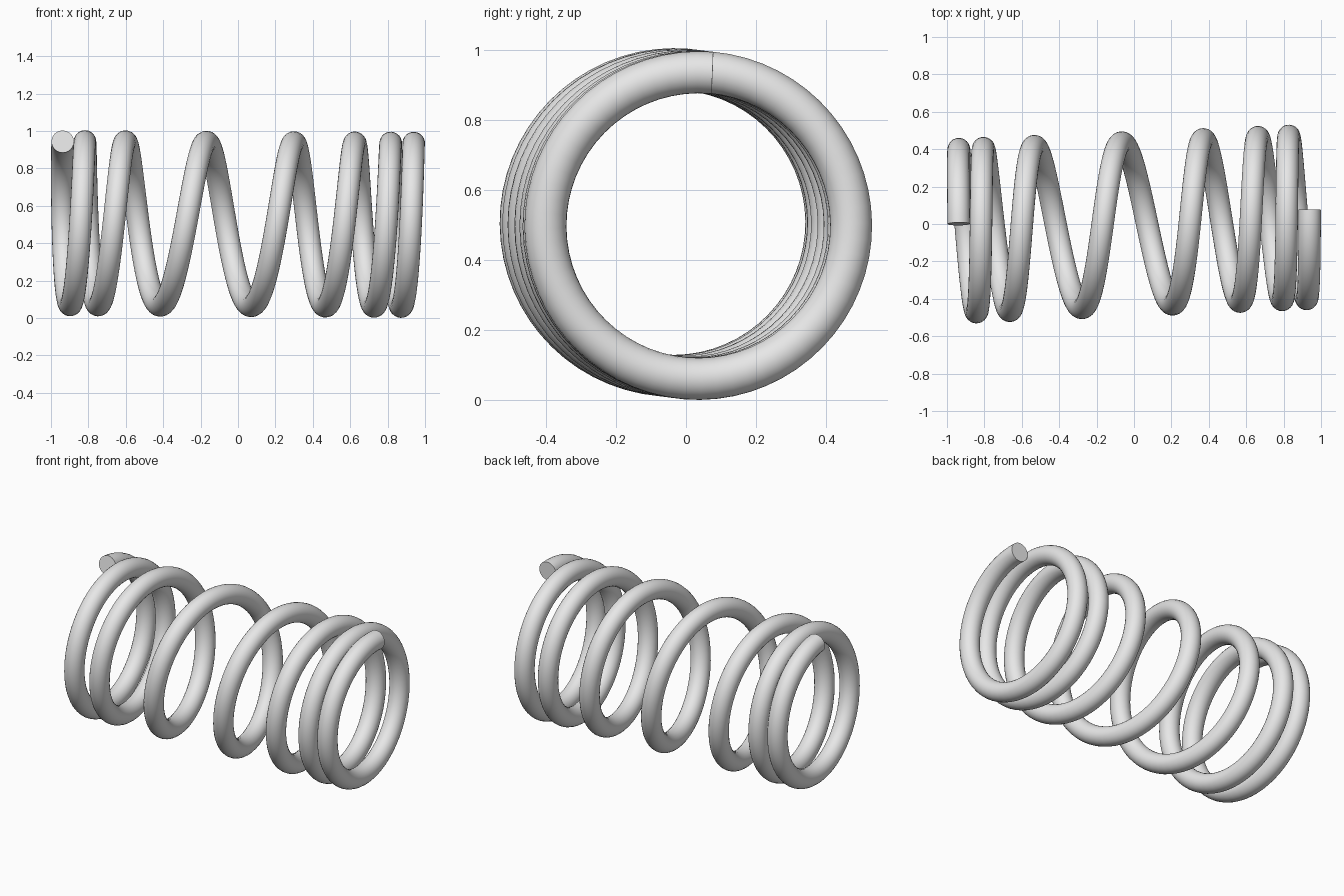
import bpy
from math import sin, cos, pi, radians

cube = bpy.data.objects.get("Cube")
if cube:
    bpy.data.objects.remove(cube, do_unlink=True)

COIL_RADIUS = 0.4375
WIRE_RADIUS = 0.06
TURNS = 7
STEPS = 64
START = radians(5)

# Position along the axis at each half turn: tight ends, open middle
KNOTS = [-0.94, -0.896, -0.821, -0.746, -0.604, -0.414, -0.171, 0.072,
         0.297, 0.47, 0.623, 0.73, 0.815, 0.875, 0.938]
PADDED = [2 * KNOTS[0] - KNOTS[1]] + KNOTS + [KNOTS[-1] + 0.063, KNOTS[-1] + 0.126]


def along_axis(angle):
    """Smooth interpolation through the half-turn positions."""
    u = angle / pi
    i = int(u)
    t = u - i
    a, b, c, d = PADDED[i:i + 4]
    return b + 0.5 * t * (c - a + t * (2 * a - 5 * b + 4 * c - d
                                       + t * (3 * (b - c) + d - a)))


# Steel colour
steel = bpy.data.materials.new("light grey steel")
steel.use_nodes = True
grey = (0.8, 0.8, 0.8, 1)
steel.diffuse_color = grey
steel.node_tree.nodes["Principled BSDF"].inputs["Base Color"].default_value = grey

# Helical wire path with a round section and flat cut ends
curve = bpy.data.curves.new("spring_coil", "CURVE")
curve.dimensions = "3D"
curve.twist_mode = "MINIMUM"
curve.bevel_depth = WIRE_RADIUS
curve.bevel_resolution = 10
curve.use_fill_caps = True
count = TURNS * STEPS + 1
path = curve.splines.new("POLY")
path.points.add(count - 1)
for n, point in enumerate(path.points):
    angle = START + 2 * pi * n / STEPS
    point.co = (along_axis(angle), COIL_RADIUS * sin(angle),
                COIL_RADIUS * cos(angle), 1)
curve.materials.append(steel)

# Slightly tilted axis, resting on the ground
spring = bpy.data.objects.new("spring_coil", curve)
bpy.context.collection.objects.link(spring)
spring.location = (0, 0, 0.503)
spring.rotation_euler = (0, 0.005, 0.04)

# Mesh with smooth wire and crisp ends
bpy.ops.object.select_all(action="DESELECT")
spring.select_set(True)
bpy.context.view_layer.objects.active = spring
bpy.ops.object.convert(target="MESH")
bpy.ops.object.shade_smooth_by_angle(angle=radians(40))
